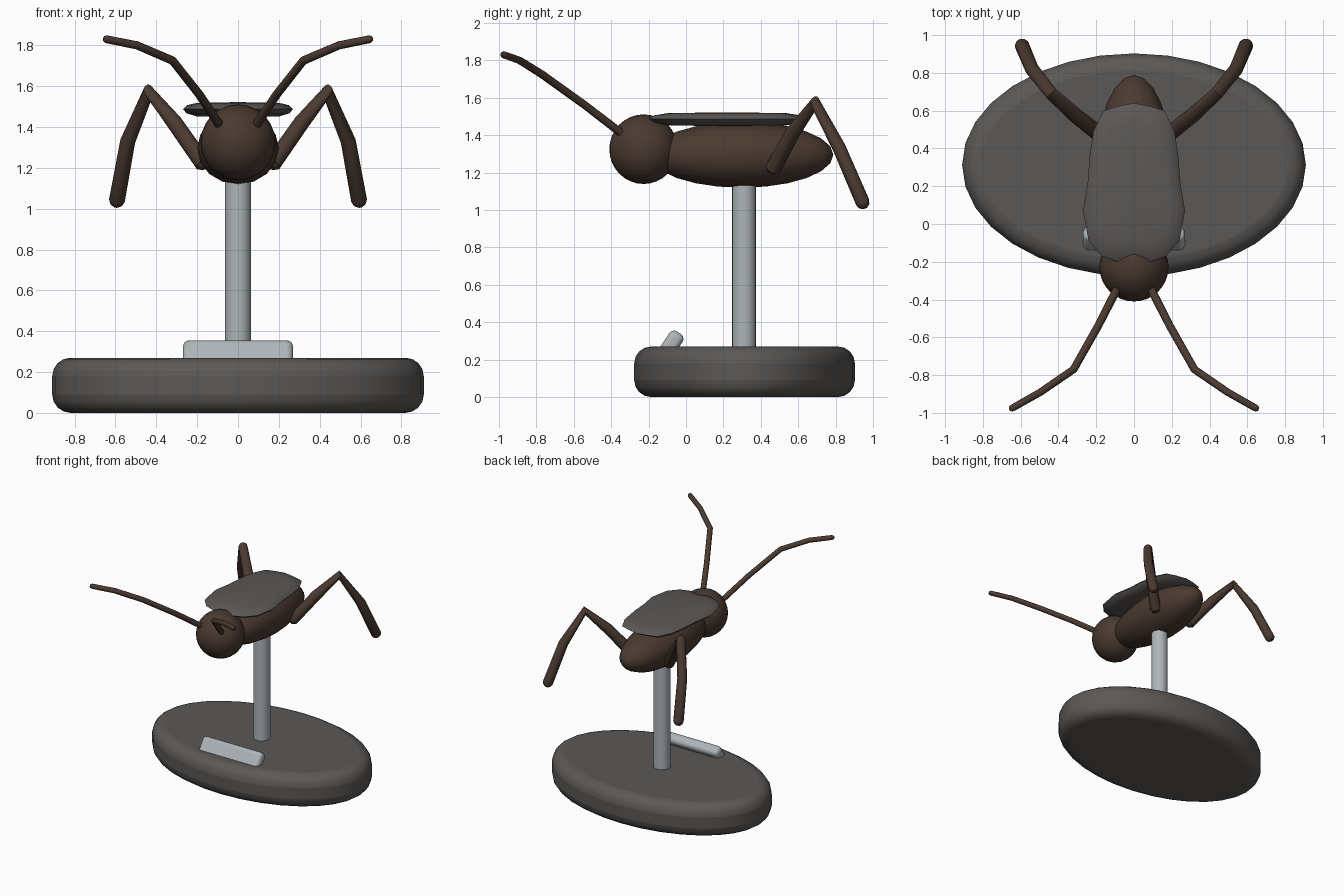
import bpy, bmesh, math
from mathutils import Matrix, Vector

if "Cube" in bpy.data.objects:
    bpy.data.objects.remove(bpy.data.objects["Cube"])


def material(name, rgb):
    m = bpy.data.materials.new(name)
    m.diffuse_color = (*rgb, 1)
    m.use_nodes = True
    m.node_tree.nodes["Principled BSDF"].inputs["Base Color"].default_value = m.diffuse_color
    return m


BROWN = material("brown", (0.07, 0.042, 0.03))
DARK = material("dark_grey", (0.105, 0.098, 0.092))
METAL = material("pale_metal", (0.42, 0.46, 0.48))


def finish(ob, name, mat, angle=35):
    ob.name = name
    ob.data.materials.append(mat)
    bpy.ops.object.select_all(action='DESELECT')
    ob.select_set(True)
    bpy.context.view_layer.objects.active = ob
    bpy.ops.object.shade_smooth_by_angle(angle=math.radians(angle))
    return ob


def from_bmesh(bm, name, mat, angle=35):
    bmesh.ops.recalc_face_normals(bm, faces=bm.faces)
    me = bpy.data.meshes.new(name)
    bm.to_mesh(me)
    bm.free()
    ob = bpy.data.objects.new(name, me)
    bpy.context.collection.objects.link(ob)
    return finish(ob, name, mat, angle)


def cylinder(name, mat, sides, rx, ry, z0, z1, y):
    bm = bmesh.new()
    bmesh.ops.create_cone(bm, cap_ends=True, segments=sides, radius1=1, radius2=1, depth=1)
    bmesh.ops.scale(bm, vec=(rx, ry, z1 - z0), verts=bm.verts)
    bmesh.ops.translate(bm, vec=(0, y, (z0 + z1) / 2), verts=bm.verts)
    return from_bmesh(bm, name, mat)


def ellipsoid(name, mat, centre, size, u, v):
    bm = bmesh.new()
    bmesh.ops.create_uvsphere(bm, u_segments=u, v_segments=v, radius=1)
    bmesh.ops.rotate(bm, verts=bm.verts, matrix=Matrix.Rotation(math.pi / 2, 3, 'X'))
    bmesh.ops.scale(bm, vec=size, verts=bm.verts)
    bmesh.ops.translate(bm, vec=centre, verts=bm.verts)
    return from_bmesh(bm, name, mat)


def bevel(ob, width, segments):
    b = ob.modifiers.new("round", 'BEVEL')
    b.width, b.segments = width, segments


def limb(name, mat, pts, radii):
    """Round-ended tube through pts."""
    p = [Vector(q) for q in pts]
    d0, d1 = (p[0] - p[1]).normalized(), (p[-1] - p[-2]).normalized()
    r0, r1 = radii[0], radii[-1]
    path = ([(p[0] + d0 * r0 * 0.5, r0 * 0.55)] + list(zip(p, radii))
            + [(p[-1] + d1 * r1 * 0.5, r1 * 0.8), (p[-1] + d1 * r1 * 0.85, r1 * 0.35)])
    cu = bpy.data.curves.new(name, 'CURVE')
    cu.dimensions = '3D'
    cu.bevel_depth = 1
    cu.bevel_resolution = 3
    cu.use_fill_caps = True
    s = cu.splines.new('POLY')
    s.points.add(len(path) - 1)
    for sp, (co, r) in zip(s.points, path):
        sp.co = (*co, 1)
        sp.radius = r
    ob = bpy.data.objects.new(name, cu)
    bpy.context.collection.objects.link(ob)
    bpy.ops.object.select_all(action='DESELECT')
    ob.select_set(True)
    bpy.context.view_layer.objects.active = ob
    bpy.ops.object.convert(target='MESH')
    return finish(bpy.context.object, name, mat, 40)


# Oval base and post
bevel(cylinder("base", DARK, 32, 0.91, 0.59, 0, 0.27, 0.313), 0.09, 4)
cylinder("post", METAL, 20, 0.064, 0.064, 0.22, 1.2, 0.31)

# Tilted plate sunk in the base
bm = bmesh.new()
bmesh.ops.create_cube(bm, size=1)
bmesh.ops.scale(bm, vec=(0.54, 0.2, 0.085), verts=bm.verts)
bmesh.ops.rotate(bm, verts=bm.verts, matrix=Matrix.Rotation(math.radians(56), 3, 'X'))
bmesh.ops.translate(bm, vec=(0, -0.093, 0.26), verts=bm.verts)
bevel(from_bmesh(bm, "plate", METAL), 0.03, 3)

# Body and head
ellipsoid("body", BROWN, (0, 0.298, 1.295), (0.2, 0.49, 0.176), 16, 12)
ellipsoid("head", BROWN, (0, -0.227, 1.325), (0.183, 0.183, 0.186), 24, 16)

# Thin lens-like wing cover with a wavy outline
half = [(0.09, -0.2), (0.17, -0.17), (0.24, -0.09), (0.27, 0.07), (0.245, 0.22),
        (0.235, 0.36), (0.215, 0.49), (0.16, 0.6), (0.08, 0.625)]
outline = [(0, -0.175)] + half + [(0, 0.64)] + [(-x, y) for x, y in reversed(half)]
bm = bmesh.new()
rings = []
for s, z in ((0.75, 1.452), (0.93, 1.467), (1, 1.487), (0.93, 1.506), (0.75, 1.518)):
    rings.append([bm.verts.new((x * s, 0.22 + (y - 0.22) * s, z)) for x, y in outline])
for a, b in zip(rings, rings[1:]):
    for i in range(len(outline)):
        j = (i + 1) % len(outline)
        bm.faces.new((a[i], a[j], b[j], b[i]))
for ring, z in ((rings[0], 1.448), (rings[-1], 1.522)):
    c = bm.verts.new((0, 0.22, z))
    for i in range(len(ring)):
        bm.faces.new((ring[i], ring[(i + 1) % len(ring)], c))
from_bmesh(bm, "wing_cover", DARK, 40)

# Mirrored antennae and hind legs
antenna = [(0.09, -0.345, 1.41), (0.19, -0.54, 1.56), (0.32, -0.77, 1.725),
           (0.495, -0.89, 1.8), (0.645, -0.975, 1.83)]
leg = [(0.17, 0.465, 1.22), (0.31, 0.575, 1.42), (0.437, 0.69, 1.575),
       (0.54, 0.82, 1.33), (0.593, 0.945, 1.04)]
for side, label in ((1, "right"), (-1, "left")):
    limb("antenna_" + label, BROWN, [(side * x, y, z) for x, y, z in antenna],
         [0.022, 0.021, 0.021, 0.02, 0.019])
    limb("hind_leg_" + label, BROWN, [(side * x, y, z) for x, y, z in leg],
         [0.042, 0.04, 0.034, 0.037, 0.039])
